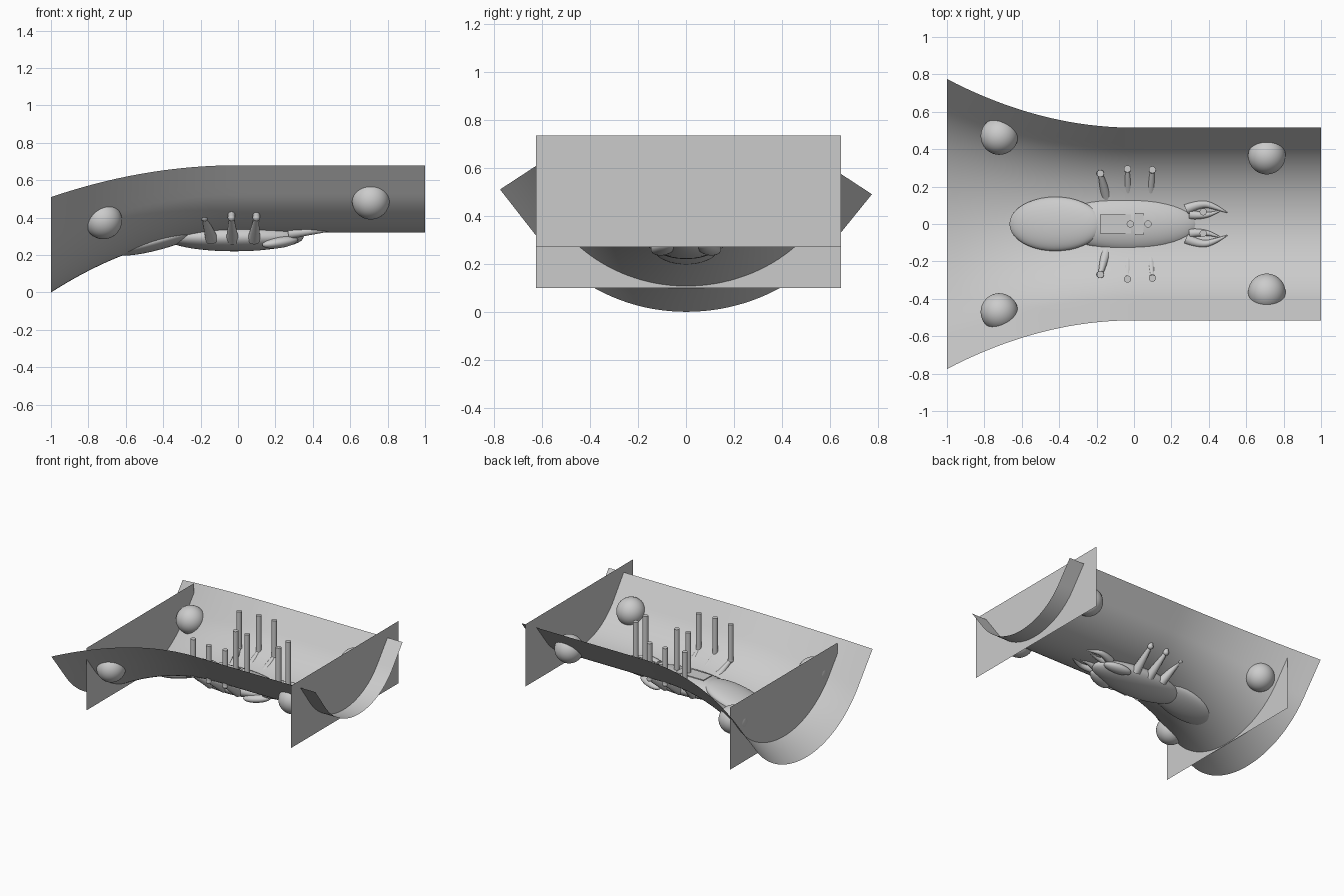
import bpy, bmesh, math
from mathutils import Vector, Matrix

old = bpy.data.objects.get("Cube")
if old:
    bpy.data.objects.remove(old)

# One plain grey finish
GREY = (0.6, 0.6, 0.6, 1)
grey = bpy.data.materials.new("plain_grey")
grey.use_nodes = True
grey.diffuse_color = GREY
grey.node_tree.nodes["Principled BSDF"].inputs["Base Color"].default_value = GREY


def finish(bm, name, smooth=True):
    mesh = bpy.data.meshes.new(name)
    bm.to_mesh(mesh)
    bm.free()
    mesh.materials.append(grey)
    obj = bpy.data.objects.new(name, mesh)
    bpy.context.collection.objects.link(obj)
    if smooth:
        bpy.ops.object.select_all(action='DESELECT')
        obj.select_set(True)
        bpy.context.view_layer.objects.active = obj
        bpy.ops.object.shade_smooth_by_angle(angle=math.radians(40))
    return obj


def ellipsoid(name, center, radii, pitch=0.0, yaw=0.0):
    bm = bmesh.new()
    turn = Matrix.Rotation(yaw, 4, 'Z') @ Matrix.Rotation(pitch, 4, 'Y')
    place = Matrix.Translation(center) @ turn @ Matrix.Diagonal((*radii, 1))
    bmesh.ops.create_uvsphere(bm, u_segments=40, v_segments=24, radius=1, matrix=place)
    return finish(bm, name)


def taper(name, start, end, r1, r2):
    a, b = Vector(start), Vector(end)
    axis = b - a
    bm = bmesh.new()
    place = Matrix.Translation((a + b) / 2) @ axis.to_track_quat('Z', 'Y').to_matrix().to_4x4()
    bmesh.ops.create_cone(bm, cap_ends=True, segments=20, radius1=r1, radius2=r2,
                          depth=axis.length, matrix=place)
    return finish(bm, name)


def sheet(name, corners):
    bm = bmesh.new()
    bm.faces.new([bm.verts.new(c) for c in corners])
    return finish(bm, name, False)


# Trough: an arc with straight flared sides, widening and dropping towards -x
WIDTH, DEPTH, ARC, BEND = 0.515, 0.36, 0.495, math.radians(54)


def section():
    pts = [(ARC * math.sin(a), ARC * (1 - math.cos(a)))
           for a in (BEND * i / 20 for i in range(-20, 21))]
    end = (WIDTH, DEPTH)
    sides = []
    for k in range(1, 5):
        t = k / 4
        sides.append([p + (q - p) * t for p, q in zip(pts[-1], end)])
    left = [(-y, z) for y, z in reversed(sides)]
    return left + pts + sides


def trough():
    bm = bmesh.new()
    rows = []
    for i in range(41):
        x = -1 + i / 20
        t2 = min(x, 0) ** 2
        half, floor, rim = WIDTH + 0.26 * t2, 0.32 * (1 - t2), 0.68 - 0.17 * t2
        row = []
        for y, z in section():
            u, v = y / WIDTH, z / DEPTH
            row.append(bm.verts.new((x, half * u, floor + (rim - floor) * v
                                     - 0.02 * max(u, 0) ** 2)))
        rows.append(row)
    for r, s in zip(rows, rows[1:]):
        for j in range(len(r) - 1):
            bm.faces.new((r[j], s[j], s[j + 1], r[j + 1]))
    finish(bm, "trough")


trough()

# Flat end panels
for name, x, z in (("narrow_end_panel", 0.875, 0.27), ("wide_end_panel", -0.815, 0.1)):
    top = z + 0.465
    sheet(name, [(x, -0.625, z), (x, 0.645, z), (x, 0.645, top), (x, -0.625, top)])

# Body pieces lying in the trough floor
ellipsoid("abdomen", (-0.42, 0, 0.28), (0.255, 0.145, 0.05), pitch=-0.27)
ellipsoid("thorax", (-0.02, 0, 0.295), (0.37, 0.15, 0.075))

# Thin plates on the back
bm = bmesh.new()
for x, sx, sy in ((-0.098, 0.165, 0.1), (0.028, 0.045, 0.115)):
    place = Matrix.Translation((x, 0, 0.37)) @ Matrix.Diagonal((sx, sy, 0.006, 1))
    bmesh.ops.create_cube(bm, size=1, matrix=place)
finish(bm, "back_plates", False)

PIN_TOP, PIN_R = 0.67, 0.019


def pin(name, x, y, z):
    taper(name, (x, y, z), (x, y, PIN_TOP), PIN_R, PIN_R)


# Upright pins along the middle
for i, x in enumerate((-0.02, 0.075)):
    pin(f"middle_pin_{i + 1}", x, 0, 0.34)

# Tapered curved claw made as a tube
def claw(name, points, radii):
    curve = bpy.data.curves.new(name, 'CURVE')
    curve.dimensions = '3D'
    curve.bevel_depth = 1
    curve.bevel_resolution = 4
    curve.use_fill_caps = True
    line = curve.splines.new('NURBS')
    line.points.add(len(points) - 1)
    line.order_u = 3
    line.use_endpoint_u = True
    line.resolution_u = 8
    for p, co, r in zip(line.points, points, radii):
        p.co = (*co, 1)
        p.radius = r
    curve.materials.append(grey)
    obj = bpy.data.objects.new(name, curve)
    bpy.context.collection.objects.link(obj)


for side, s in (("left", 1), ("right", -1)):
    # Balls set into the trough walls
    ellipsoid(f"{side}_wide_ball", (-0.72, 0.47 * s, 0.385), (0.1, 0.1, 0.1))
    ellipsoid(f"{side}_narrow_ball", (0.71, 0.365 * s, 0.49), (0.1, 0.1, 0.1))
    # Cheek bulge
    ellipsoid(f"{side}_cheek", (0.225, 0.095 * s, 0.268), (0.1, 0.045, 0.03),
              pitch=-0.15, yaw=-0.3 * s)
    # Legs, each with a foot ball and an upright pin
    for i, (x0, x1, y1) in enumerate(((-0.14, -0.18, 0.27), (-0.03, -0.035, 0.295),
                                      (0.085, 0.098, 0.29))):
        foot = (x1, y1 * s, 0.4)
        taper(f"{side}_leg_{i + 1}", (x0, 0.12 * s, 0.285), foot, 0.034, 0.012)
        ellipsoid(f"{side}_foot_{i + 1}", foot, (0.02, 0.02, 0.02))
        pin(f"{side}_leg_pin_{i + 1}", *foot)
    # Pincers with their pin
    claw(f"{side}_outer_pincer",
         [(0.28, 0.08 * s, 0.315), (0.36, 0.115 * s, 0.325), (0.44, 0.09 * s, 0.33),
          (0.5, 0.06 * s, 0.33)], [0.03, 0.022, 0.014, 0.002])
    claw(f"{side}_inner_pincer",
         [(0.3, 0.05 * s, 0.315), (0.35, 0.045 * s, 0.325), (0.41, 0.05 * s, 0.33),
          (0.47, 0.075 * s, 0.33)], [0.026, 0.02, 0.012, 0.002])
    pin(f"{side}_pincer_pin", 0.37, 0.0575 * s + 0.0075, 0.32)
